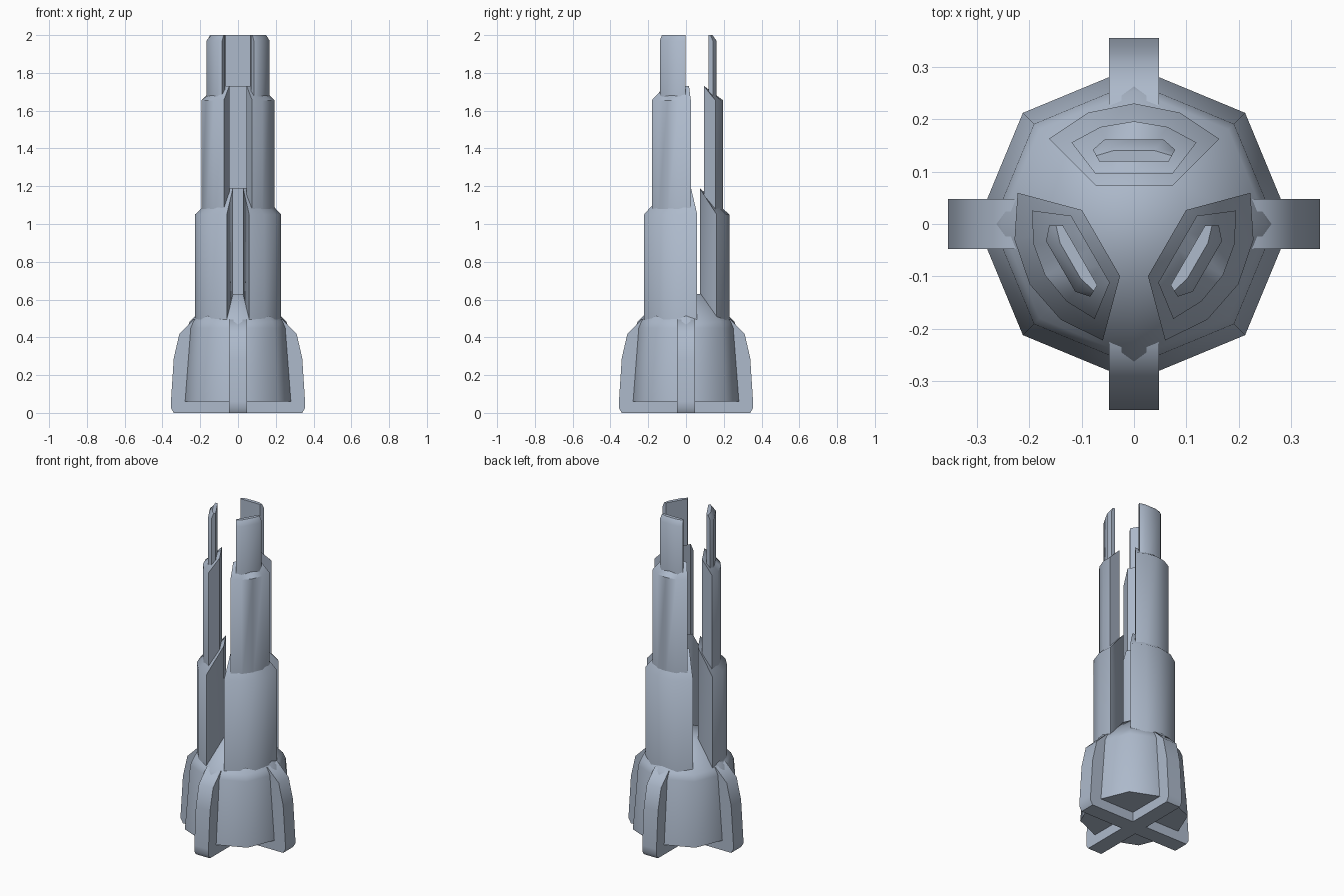
import bpy, bmesh, math
from mathutils import Matrix

if "Cube" in bpy.data.objects:
    bpy.data.objects.remove(bpy.data.objects["Cube"])

steel = bpy.data.materials.new("steel_blue")
steel.diffuse_color = (0.42, 0.49, 0.60, 1)
steel.use_nodes = True
steel.node_tree.nodes["Principled BSDF"].inputs["Base Color"].default_value = steel.diffuse_color


def make_object(name, bm, angle):
    bmesh.ops.recalc_face_normals(bm, faces=bm.faces)
    me = bpy.data.meshes.new(name)
    bm.to_mesh(me)
    bm.free()
    ob = bpy.data.objects.new(name, me)
    bpy.context.collection.objects.link(ob)
    me.materials.append(steel)
    bpy.ops.object.select_all(action='DESELECT')
    ob.select_set(True)
    bpy.context.view_layer.objects.active = ob
    bpy.ops.object.shade_smooth_by_angle(angle=math.radians(angle))
    return ob


def polar(r, deg):
    a = math.radians(deg)
    return (r * math.cos(a), r * math.sin(a))


# Octagonal base body with a conical shoulder
bm = bmesh.new()
rings = []
for r, z in [(0.30, 0.06), (0.27, 0.45), (0.255, 0.485), (0.11, 0.63)]:
    rings.append([bm.verts.new((*polar(r, 45 * i), z)) for i in range(8)])
for lo, hi in zip(rings, rings[1:]):
    for i in range(8):
        j = (i + 1) % 8
        bm.faces.new((lo[i], lo[j], hi[j], hi[i]))
bm.faces.new(rings[0])
bm.faces.new(rings[-1])
make_object("base_body", bm, 50)

# Two crossed fin plates
half = [(0.34, 0), (0.355, 0.025), (0.355, 0.06), (0.34, 0.29), (0.31, 0.42), (0.235, 0.495)]
profile = half + [(-x, z) for x, z in reversed(half)]
for name, turn in (("side_fins", 0), ("front_back_fins", 90)):
    bm = bmesh.new()
    a = [bm.verts.new((x, -0.048, z)) for x, z in profile]
    b = [bm.verts.new((x, 0.048, z)) for x, z in profile]
    bm.faces.new(a)
    bm.faces.new(b)
    for i in range(len(a)):
        j = (i + 1) % len(a)
        bm.faces.new((a[i], a[j], b[j], b[i]))
    bm.transform(Matrix.Rotation(math.radians(turn), 4, 'Z'))
    make_object(name, bm, 50)


# Curved shell: sections run across the arc, each (outer top, inner top, bottom)
def shell(name, centre, outer, inner_r, z_bottom, z_outer, z_inner, lip=None):
    """outer: (angle, radius) pairs; the inner side is a flat chord.
    lip: thickness of a flat top strip along the inner edge."""
    bm = bmesh.new()
    half_a = outer[-1][0]
    p0, p1 = polar(inner_r, -half_a), polar(inner_r, half_a)
    sections = []
    for i, (ang, r) in enumerate(outer):
        t = i / (len(outer) - 1)
        o = polar(r, ang)
        n = (p0[0] + (p1[0] - p0[0]) * t, p0[1] + (p1[1] - p0[1]) * t)
        pts = [(*n, z_bottom), (*o, z_bottom), (*o, z_outer)]
        if lip:
            pts.append((n[0] + (o[0] - n[0]) * lip, n[1] + (o[1] - n[1]) * lip, z_inner))
        pts.append((*n, z_inner))
        sections.append([bm.verts.new(p) for p in pts])
    for s, e in zip(sections, sections[1:]):
        for i in range(len(s)):
            j = (i + 1) % len(s)
            bm.faces.new((s[i], s[j], e[j], e[i]))
    bm.faces.new(sections[0])
    bm.faces.new(sections[-1])
    bm.transform(Matrix.Rotation(math.radians(centre), 4, 'Z'))
    make_object(name, bm, 50)


# Three stacked columns, each of three shrinking shells
for k, centre in enumerate((90, 210, 330)):
    shell(f"lower_shell_{k}", centre, [(a, 0.23) for a in (-45, -22.5, 0, 22.5, 45)],
          0.103, 0.42, 1.05, 1.19)
    shell(f"middle_shell_{k}", centre, [(a, 0.196) for a in (-37.5, -19, 0, 19, 37.5)],
          0.121, 1.02, 1.655, 1.73)
    shell(f"upper_shell_{k}", centre, [(-29, 0.162), (-19, 0.171), (19, 0.171), (29, 0.162)],
          0.136, 1.62, 1.97, 2.0, lip=0.5)
